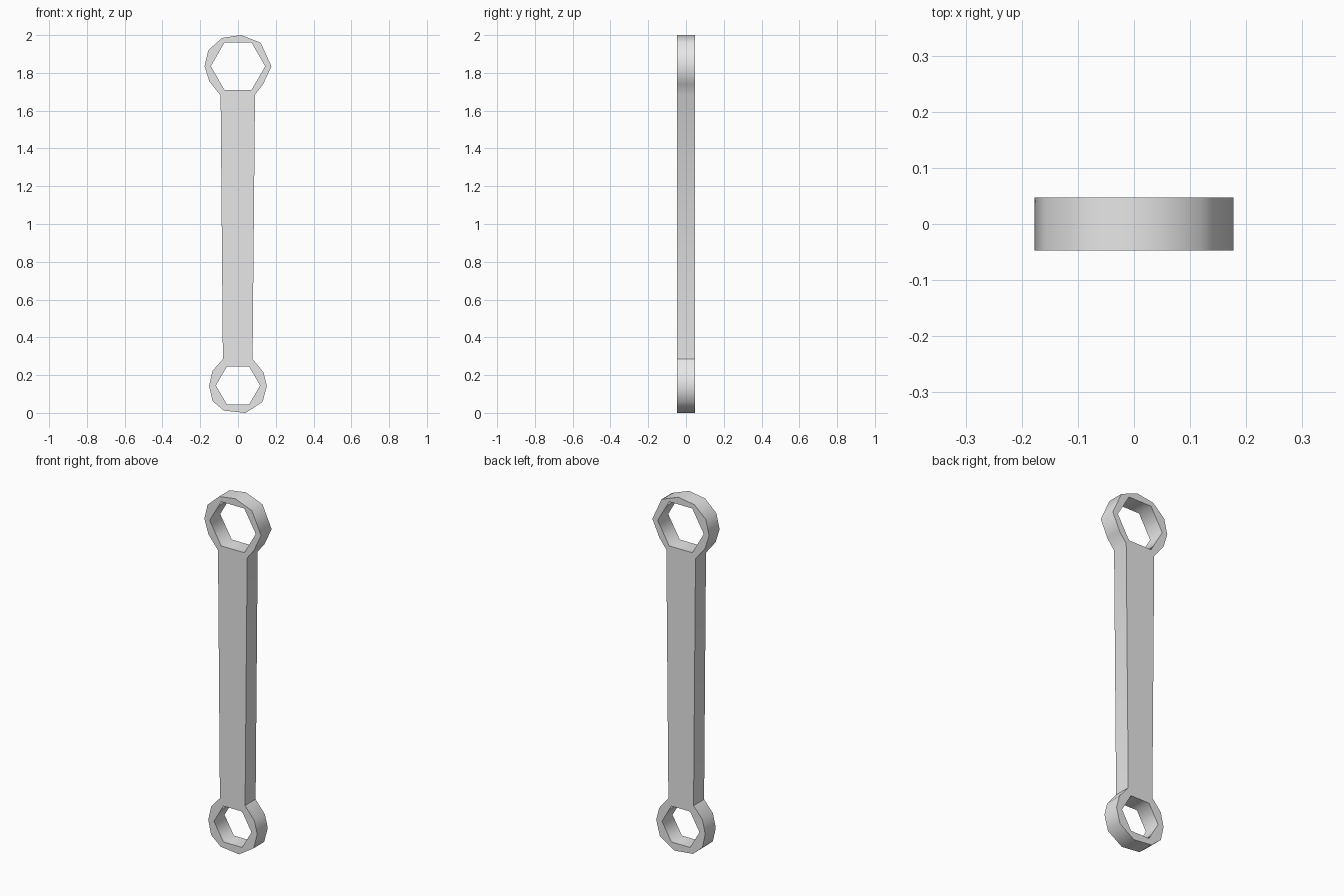
import bpy
import bmesh
from math import cos, sin, pi, radians
from mathutils import Vector

cube = bpy.data.objects.get("Cube")
if cube:
    bpy.data.objects.remove(cube, do_unlink=True)

HALF_THICKNESS = 0.047
NECK_Z = 0.285

# Steel
steel = bpy.data.materials.new("steel_grey")
steel.use_nodes = True
colour = (0.8, 0.8, 0.8, 1.0)
steel.diffuse_color = colour
steel.node_tree.nodes["Principled BSDF"].inputs["Base Color"].default_value = colour

# Faceted outline (x, z): large ring, tapered shank, small ring
large_ring = [(0.09, 1.685), (0.133, 1.74), (0.177, 1.835), (0.12, 1.96), (0.016, 2.0),
              (-0.085, 1.985), (-0.157, 1.92), (-0.177, 1.835), (-0.152, 1.755), (-0.092, 1.68)]
small_ring = [(-0.08, NECK_Z), (-0.135, 0.222), (-0.153, 0.143), (-0.135, 0.063),
              (-0.075, 0.012), (0.04, 0.0), (0.13, 0.058), (0.153, 0.143),
              (0.135, 0.215), (0.077, NECK_Z)]


def hexagon(radius, z):
    return [(radius * cos(i * pi / 3), z + radius * sin(i * pi / 3)) for i in range(6)]


def add_loop(bm, points):
    verts = [bm.verts.new((x, -HALF_THICKNESS, z)) for x, z in points]
    return [bm.edges.new((a, b)) for a, b in zip(verts, verts[1:] + verts[:1])]


# Fill the profile around both hexagonal holes and extrude it
bm = bmesh.new()
edges = []
for points in (large_ring + small_ring, hexagon(0.144, 1.835), hexagon(0.117, 0.145)):
    edges += add_loop(bm, points)
bmesh.ops.triangle_fill(bm, use_beauty=True, edges=edges, normal=Vector((0, -1, 0)))
extruded = bmesh.ops.extrude_face_region(bm, geom=bm.faces[:], use_keep_orig=True)
moved = [v for v in extruded["geom"] if isinstance(v, bmesh.types.BMVert)]
bmesh.ops.translate(bm, verts=moved, vec=(0, 2 * HALF_THICKNESS, 0))
bmesh.ops.recalc_face_normals(bm, faces=bm.faces[:])

# Smooth walls, with crisp rims and a crisp lower neck
for face in bm.faces:
    face.smooth = True
for edge in bm.edges:
    at_neck = all(abs(v.co.z - NECK_Z) < 0.001 for v in edge.verts)
    edge.smooth = edge.calc_face_angle(0) < radians(75) and not at_neck

mesh = bpy.data.meshes.new("ring_spanner")
bm.to_mesh(mesh)
bm.free()
mesh.materials.append(steel)
spanner = bpy.data.objects.new("ring_spanner", mesh)
bpy.context.collection.objects.link(spanner)
